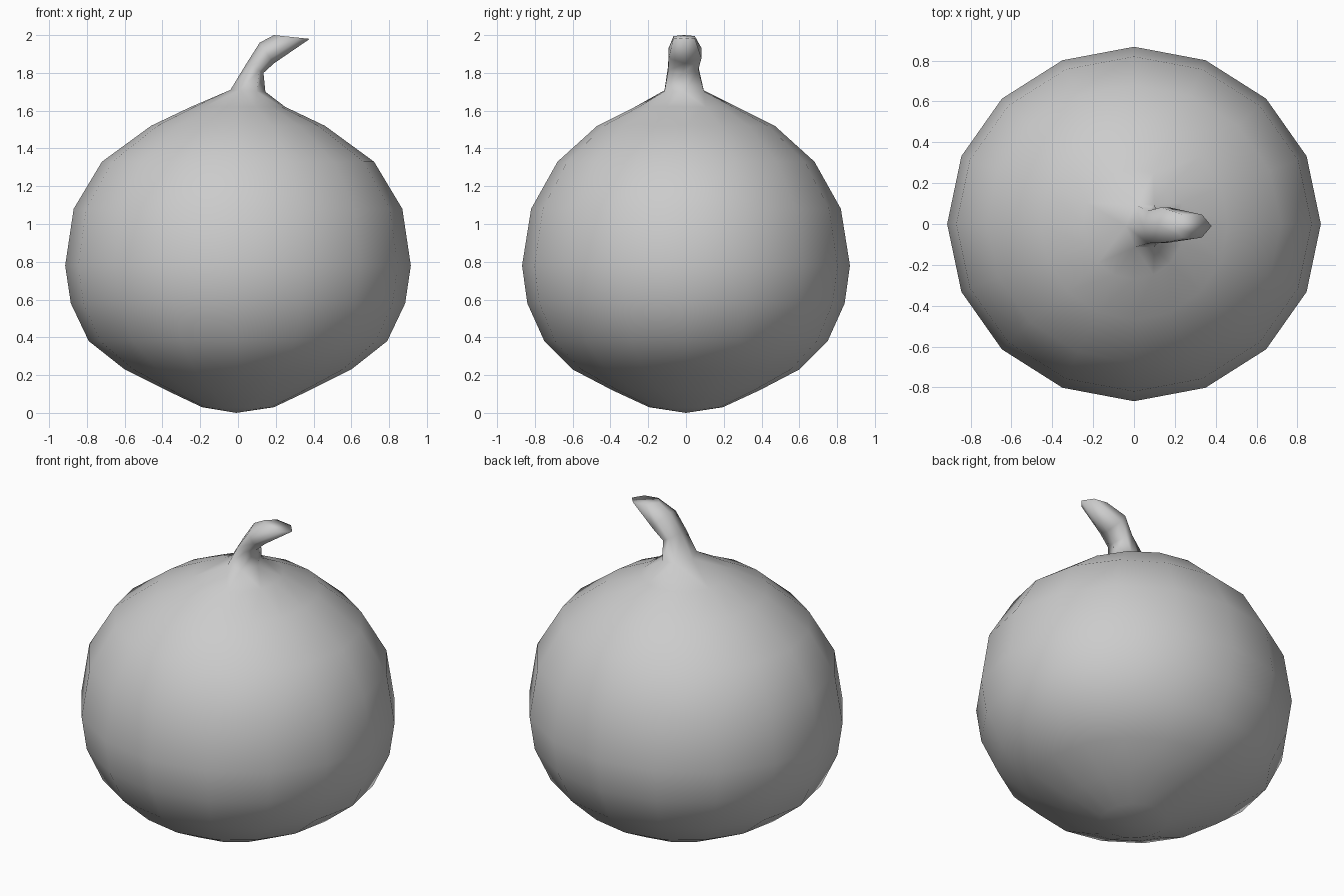
import bpy
import bmesh
from math import cos, sin, pi

cube = bpy.data.objects.get("Cube")
if cube:
    bpy.data.objects.remove(cube, do_unlink=True)

grey = bpy.data.materials.new("plain grey")
grey.use_nodes = True
colour = (0.6, 0.6, 0.6, 1)
grey.diffuse_color = colour
grey.node_tree.nodes["Principled BSDF"].inputs["Base Color"].default_value = colour

bm = bmesh.new()


def ring(sides, left, right, y, half_y, turn=0.0):
    """Closed loop spanning left to right, two (x, z) points, and y +- half_y."""
    verts = []
    for i in range(sides):
        a = 2 * pi * i / sides + turn
        t = (1 + cos(a)) / 2
        x, z = (l + (r - l) * t for l, r in zip(left, right))
        verts.append(bm.verts.new((x, y + half_y * sin(a), z)))
    edges = [bm.edges.new((verts[i - 1], verts[i])) for i in range(sides)]
    return verts, edges


# Round body: height, half width, half depth
body = [(0.03, 0.19, 0.195), (0.12, 0.38, 0.39), (0.23, 0.60, 0.60),
        (0.38, 0.79, 0.75), (0.58, 0.885, 0.84), (0.78, 0.915, 0.868),
        (1.08, 0.87, 0.82), (1.33, 0.72, 0.68), (1.52, 0.46, 0.47),
        (1.62, 0.25, 0.27)]
loops = [ring(16, (-w, z), (w, z), 0, d) for z, w, d in body]

# Bent stem: left point, right point, y centre, half depth
stem = [((-0.04, 1.71), (0.145, 1.70), -0.01, 0.12),
        ((0.045, 1.85), (0.135, 1.80), -0.015, 0.092),
        ((0.115, 1.96), (0.19, 1.85), -0.005, 0.10),
        ((0.19, 2.0), (0.38, 1.98), -0.01, 0.065)]
loops += [ring(6, *s) for s in stem]

for (_, lower), (_, upper) in zip(loops, loops[1:]):
    bmesh.ops.bridge_loops(bm, edges=lower + upper)

# Closed stem end and pointed bottom
bm.faces.new(loops[-1][0])
base = bm.verts.new((-0.01, 0, 0))
first = loops[0][0]
for i in range(len(first)):
    bm.faces.new((first[i - 1], first[i], base))

bmesh.ops.recalc_face_normals(bm, faces=bm.faces)
for face in bm.faces:
    face.smooth = True

mesh = bpy.data.meshes.new("round_body_with_stem")
bm.to_mesh(mesh)
bm.free()
mesh.materials.append(grey)
bpy.context.collection.objects.link(bpy.data.objects.new("round_body_with_stem", mesh))
